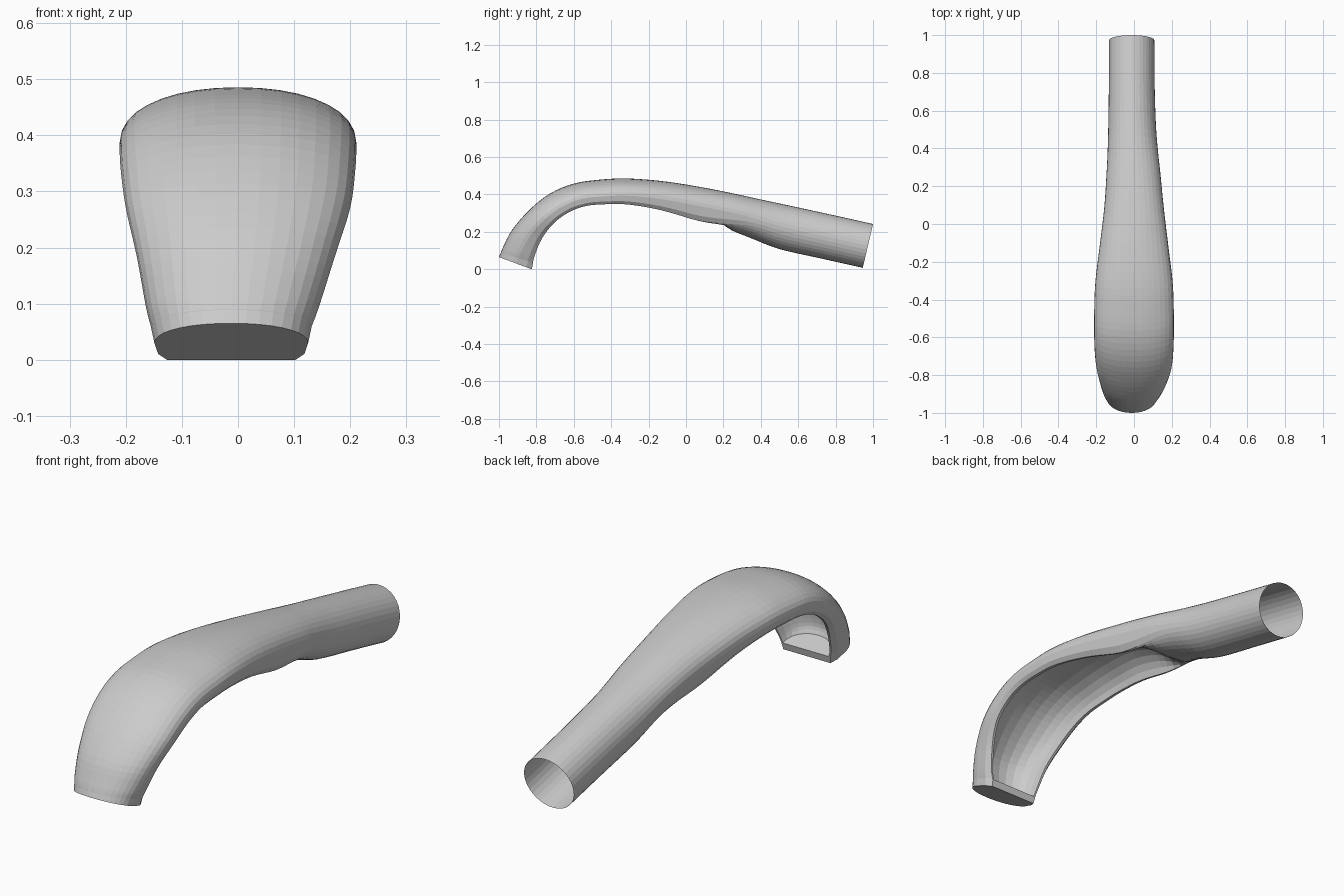
import bpy, bmesh, math
from mathutils import Vector

if "Cube" in bpy.data.objects:
    bpy.data.objects.remove(bpy.data.objects["Cube"])

HALF = 18          # section steps over the top, and again underneath
WALL = 0.028       # shell thickness around the hollow head

# Stations: top y, top z, rim y, rim z, half width, centre x,
#           height of widest point, rim blend (0 = round tube), hollow depth
STATIONS = [
    (1.00, .242, .945, .008, .120, -.012, .50, 0, 0),
    (.78, .291, .725, .057, .121, -.012, .50, 0, 0),
    (.55, .341, .500, .108, .126, -.010, .50, 0, 0),
    (.40, .373, .350, .165, .134, -.006, .50, .08, 0),
    (.30, .395, .250, .203, .142, -.003, .49, .4, .03),
    (.12, .432, .070, .256, .157, 0, .44, .95, .6),
    (-.10, .468, -.130, .315, .182, 0, .38, 1, .95),
    (-.30, .485, -.300, .345, .204, 0, .34, 1, 1),
    (-.45, .480, -.420, .348, .210, 0, .32, 1, 1),
    (-.60, .458, -.530, .339, .211, 0, .32, 1, 1),
    (-.73, .403, -.620, .308, .209, 0, .32, 1, 1),
    (-.84, .315, -.705, .248, .200, 0, .34, 1, 1),
    (-.93, .210, -.770, .165, .176, -.004, .38, 1, .95),
    (-.975, .125, -.810, .070, .154, -.010, .43, 1, .78),
    (-.990, .090, -.818, .032, .143, -.012, .46, 1, .6),
]
# The hollow stops on a solid lip at the tip
TIP = [
    (-.990, .089, -.818, .031, .143, -.012, .46, 1, 0),
    (-1.00, .065, -.825, .000, .137, -.012, .46, 1, 0),
]


def smooth_path(rows, steps):
    """Catmull-Rom interpolation of every station value."""
    out = []
    for i in range(len(rows) - 1):
        a, b = rows[max(i - 1, 0)], rows[i]
        c, d = rows[i + 1], rows[min(i + 2, len(rows) - 1)]
        for k in range(steps):
            t = k / steps
            row = [.5 * (2*q + (r - p)*t + (2*p - 5*q + 4*r - s)*t*t
                         + (3*q - p - 3*r + s)*t**3)
                   for p, q, r, s in zip(a, b, c, d)]
            row[7] = min(max(row[7], 0), 1)
            row[8] = min(max(row[8], 0), 1)
            out.append(row)
    return out + [rows[-1]]


def section(ty, tz, by, bz, w, cx, m, rim, depth):
    """Outer arch over the top, then a round or hollowed underside."""
    base, up = Vector((cx, by, bz)), Vector((0, ty - by, tz - bz))
    h = up.length
    up.normalize()
    e = 1 - .06 * rim                      # slightly squarer arch on the head
    edge = 1.08 - .53 * m                  # rounder rim corners at the tip
    power = lambda v: math.copysign(abs(v) ** e, v)
    pts = []
    for k in range(HALF + 1):
        a = math.pi * k / HALF
        pts.append((w * power(math.cos(a)),
                    m * h + (1 - m) * h * power(max(math.sin(a), 0))))
    for k in range(1, HALF):
        a = math.pi * k / HALF
        x0, z0 = -w * math.cos(a), m * h * (1 - math.sin(a))
        if k in (1, HALF - 1):             # rounded outer edge of the rim
            x1 = -math.copysign(w * (.7 + .3 * edge), math.cos(a))
            z1 = m * h * .35
        elif k in (2, HALF - 2):           # lowest edge of the rim
            x1, z1 = -math.copysign(w * edge, math.cos(a)), 0
        else:                              # hollow inside
            b = math.pi * (k - 3) / (HALF - 6)
            x1 = -(w * .98 - WALL) * power(math.cos(b))
            z1 = depth * (h - WALL) * power(max(math.sin(b), 0))
        pts.append((x0 + (x1 - x0) * rim, z0 + (z1 - z0) * rim))
    return [base + Vector((x, 0, 0)) + up * z for x, z in pts]


# Handle and hollow head as one lofted skin, open at the back end
bm = bmesh.new()
rings = [[bm.verts.new(p) for p in section(*row)]
         for row in smooth_path(STATIONS, 4) + TIP]
n = len(rings[0])
for r0, r1 in zip(rings, rings[1:]):
    for i in range(n):
        j = (i + 1) % n
        bm.faces.new((r0[i], r0[j], r1[j], r1[i]))
# Flat end face at the tip
bm.faces.new(rings[-1])
bmesh.ops.recalc_face_normals(bm, faces=bm.faces)

mesh = bpy.data.meshes.new("hollow_head_handle")
bm.to_mesh(mesh)
bm.free()
obj = bpy.data.objects.new("hollow_head_handle", mesh)
bpy.context.collection.objects.link(obj)
